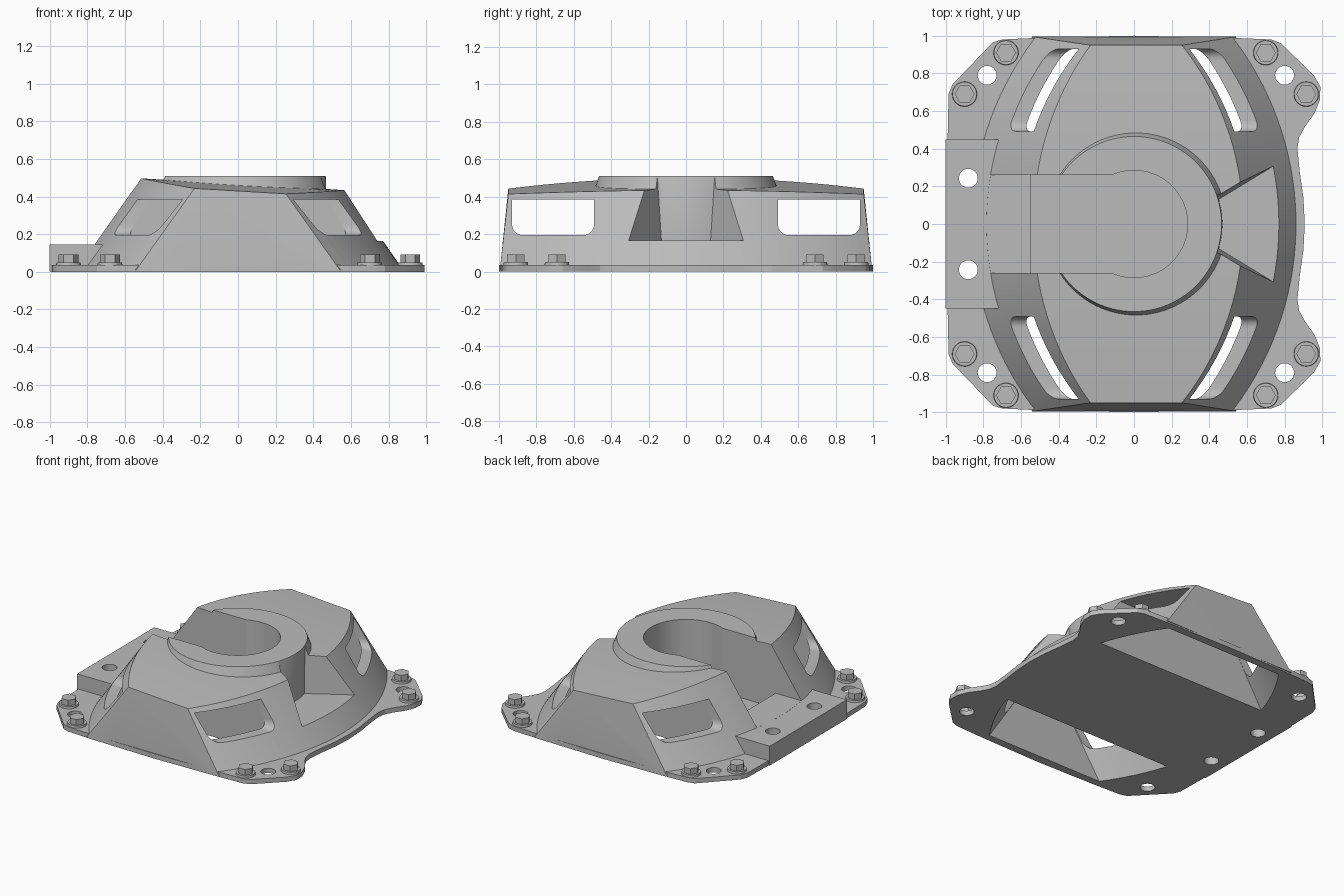
import bpy, bmesh, math
from math import cos, sin, pi, sqrt

if "Cube" in bpy.data.objects:
    bpy.data.objects.remove(bpy.data.objects["Cube"])

grey = bpy.data.materials.new("cast_grey")
grey.use_nodes = True
grey.diffuse_color = (0.5, 0.5, 0.5, 1)
grey.node_tree.nodes["Principled BSDF"].inputs["Base Color"].default_value = (0.5, 0.5, 0.5, 1)


def skin(name, rings):
    """Join a list of equal rings with quads and cap both ends."""
    bm = bmesh.new()
    loops = [[bm.verts.new(p) for p in ring] for ring in rings]
    n = len(loops[0])
    for a, b in zip(loops, loops[1:]):
        for i in range(n):
            j = (i + 1) % n
            bm.faces.new((a[i], a[j], b[j], b[i]))
    bm.faces.new(loops[0][::-1])
    bm.faces.new(loops[-1])
    bmesh.ops.recalc_face_normals(bm, faces=bm.faces)
    mesh = bpy.data.meshes.new(name)
    bm.to_mesh(mesh)
    bm.free()
    mesh.materials.append(grey)
    ob = bpy.data.objects.new(name, mesh)
    bpy.context.collection.objects.link(ob)
    return ob


def prism(name, pts, z0, z1):
    return skin(name, [[(x, y, z) for x, y in pts] for z in (z0, z1)])


def box(name, x0, x1, y, z0, z1):
    return prism(name, [(x0, -y), (x1, -y), (x1, y), (x0, y)], z0, z1)


def cylinder(name, x, y, r0, r1, z0, z1, n=64):
    ring = [(cos(2 * pi * i / n), sin(2 * pi * i / n)) for i in range(n)]
    return skin(name, [[(x + r * c, y + r * s, z) for c, s in ring]
                       for r, z in ((r0, z0), (r1, z1))])


def combine(target, tool, operation):
    mod = target.modifiers.new("combine", "BOOLEAN")
    mod.operation, mod.object, mod.solver = operation, tool, "EXACT"
    bpy.context.view_layer.objects.active = target
    bpy.ops.object.modifier_apply(modifier=mod.name)
    bpy.data.objects.remove(tool)


def side(y, z):
    """Half width of the bowed, sloping flank."""
    r = 1.64 - 0.35 * z
    return 0.885 - 0.7 * z - r + sqrt(r * r - y * y)


def roof_edge(y, sign):
    """Top corner where the flank meets the bowed, tilted roof."""
    x, z = 0.5 * sign, 0.45
    for _ in range(12):
        z = 0.469 - 0.059 * x - 0.044 * y * y
        x = sign * side(y, z)
    return (x, y, z)


# Main dome with bowed flanks
rows = []
for i in range(33):
    t = i / 16 - 1
    yb, yt = 0.995 * t, 0.95 * t
    xb = side(yb, 0.01)
    rows.append([(-xb, yb, 0.01), roof_edge(yt, -1), roof_edge(yt, 1), (xb, yb, 0.01)])
housing = skin("housing", rows)

# Flange with clipped corners and waisted right edge
right = [(0.49, 0.99), (0.73, 0.98), (0.78, 0.96), (0.955, 0.79), (0.99, 0.73),
         (0.988, 0.66), (0.96, 0.59), (0.91, 0.52), (0.877, 0.46), (0.868, 0.4),
         (0.88, 0.28), (0.9, 0.14)]
left = [(-0.99, 0.45), (-0.985, 0.69), (-0.965, 0.74), (-0.75, 0.965), (-0.7, 0.98), (-0.49, 0.99)]
half = left + [(0, 1)] + right
outline = half + [(0.907, 0)] + [(x, -y) for x, y in reversed(half)]
combine(housing, prism("flange", outline, 0, 0.035), "UNION")

# Raised collar and mounting block
combine(housing, cylinder("collar", 0, 0, 0.505, 0.465, 0.4, 0.51, 96), "UNION")
combine(housing, box("block", -1, -0.55, 0.45, 0.002, 0.145), "UNION")

# Central bore and the slot leading to it
combine(housing, cylinder("bore", 0, 0, 0.285, 0.285, 0.036, 0.7), "DIFFERENCE")
combine(housing, box("slot", -0.551, -0.1, 0.26, 0.036, 0.7), "DIFFERENCE")
combine(housing, box("slot_entry", -1.2, -0.55, 0.26, 0.1455, 0.7), "DIFFERENCE")

# Flared notch beside the collar
notch = skin("notch", [[(0.3, -a, z), (1, -b, z), (1, b, z), (0.3, a, z)]
                       for a, b, z in ((0.04, 0.465, 0.165), (0.075, 0.5, 0.6))])
combine(notch, cylinder("notch_core", 0, 0, 0.47, 0.465, 0.1, 0.7, 96), "DIFFERENCE")
combine(housing, notch, "DIFFERENCE")

for s in (-1, 1):
    # Hollow pocket, open underneath
    rows = []
    for i in range(13):
        y = s * (0.49 + 0.445 * i / 12)
        xb, xt = side(y, 0) - 0.08, side(y, 0.386) - 0.06
        rows.append([(-xb, y, -0.05), (-xt, y, 0.386), (xt, y, 0.386), (xb, y, -0.05)])
    combine(housing, skin("pocket", rows), "DIFFERENCE")
    # Windows with rounded lower corners
    r = 0.055
    shape = [(0.93, 0.385), (0.492, 0.385)]
    for cy, start in ((0.492 + r, pi), (0.93 - r, 1.5 * pi)):
        for k in range(7):
            a = start + k * pi / 12
            shape.append((cy + r * cos(a), 0.195 + r + r * sin(a)))
    window = skin("window", [[(x, s * y, z) for y, z in shape] for x in (-1.2, 1.2)])
    combine(housing, window, "DIFFERENCE")
    # Through holes
    for x, y in ((-0.78, 0.79), (0.8, 0.79), (-0.88, 0.243)):
        combine(housing, cylinder("hole", x, s * y, 0.05, 0.05, -0.1, 0.3, 32), "DIFFERENCE")

parts = [housing]

# Hex bolts with washers
for s in (-1, 1):
    for x, y in ((-0.9, 0.69), (-0.68, 0.91), (0.7, 0.91), (0.915, 0.69)):
        parts.append(cylinder("washer", x, s * y, 0.067, 0.064, 0.03, 0.05, 32))
        parts.append(cylinder("bolt_head", x, s * y, 0.053, 0.053, 0.045, 0.092, 6))

# Smooth curved walls, keep edges crisp
bpy.ops.object.select_all(action="DESELECT")
for ob in parts:
    ob.select_set(True)
bpy.context.view_layer.objects.active = housing
bpy.ops.object.shade_smooth_by_angle(angle=math.radians(20))
